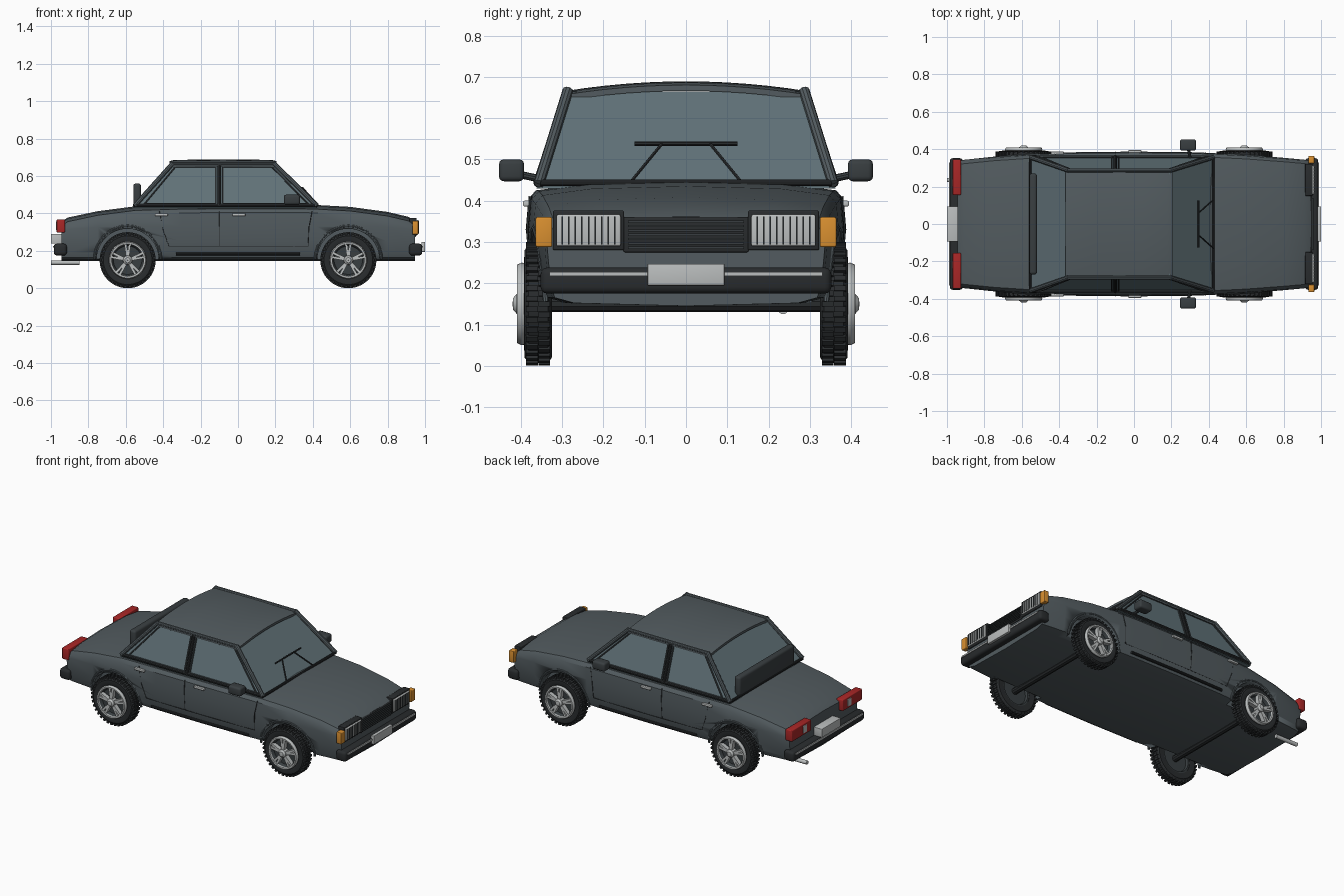
import bpy, bmesh, math
from mathutils import Vector, Matrix

if "Cube" in bpy.data.objects:
    bpy.data.objects.remove(bpy.data.objects["Cube"])

def mat(name, *c):
    m = bpy.data.materials.new(name)
    m.diffuse_color = (*c, 1)
    m.use_nodes = True
    m.node_tree.nodes["Principled BSDF"].inputs["Base Color"].default_value = m.diffuse_color
    return m

PAINT = mat("slate_paint", .085, .105, .115)
BLACK = mat("black_trim", .022, .025, .027)
TRIM = mat("dark_trim", .04, .048, .052)
GLASS = mat("glass", .12, .17, .19)
CHROME = mat("light_metal", .5, .52, .52)
ORANGE = mat("amber", .7, .28, .03)
RED = mat("red_lens", .4, .02, .02)

def finish(name, bm, m, angle=30):
    bmesh.ops.remove_doubles(bm, verts=bm.verts, dist=1e-5)
    bmesh.ops.recalc_face_normals(bm, faces=bm.faces)
    me = bpy.data.meshes.new(name)
    bm.to_mesh(me)
    bm.free()
    o = bpy.data.objects.new(name, me)
    bpy.context.collection.objects.link(o)
    me.materials.append(m)
    bpy.ops.object.select_all(action='DESELECT')
    o.select_set(True)
    bpy.context.view_layer.objects.active = o
    bpy.ops.object.shade_smooth_by_angle(angle=math.radians(angle))
    return o

def add_box(bm, lo, hi, M=Matrix()):
    lo, hi = Vector(lo), Vector(hi)
    return bmesh.ops.create_cube(bm, size=1, matrix=M @ Matrix.Translation((lo + hi) / 2)
                                 @ Matrix.Diagonal((*(hi - lo), 1)))

def box(name, lo, hi, m, bevel=0):
    bm = bmesh.new()
    add_box(bm, lo, hi)
    if bevel:
        bmesh.ops.bevel(bm, geom=bm.edges[:], offset=bevel, segments=3, profile=.5, affect='EDGES')
    return finish(name, bm, m)

def tube(name, pts, r, m, sides=10):
    bm = bmesh.new()
    for a, b in zip(pts, pts[1:]):
        a, b = Vector(a), Vector(b)
        d = b - a
        M = Matrix.Translation((a + b) / 2) @ d.to_track_quat('Z', 'Y').to_matrix().to_4x4()
        bmesh.ops.create_cone(bm, cap_ends=True, segments=sides, radius1=r, radius2=r,
                              depth=d.length + r * .6, matrix=M)
    return finish(name, bm, m)

def loft_bm(rings, cap=True):
    bm = bmesh.new()
    vs = [[bm.verts.new(p) for p in ring] for ring in rings]
    n = len(vs[0])
    for a, b in zip(vs, vs[1:]):
        for j in range(n):
            bm.faces.new((a[j], a[(j + 1) % n], b[(j + 1) % n], b[j]))
    if cap:
        bm.faces.new(vs[0])
        bm.faces.new(vs[-1])
    return bm

def mirrored(half):
    return half + [(x, -y, z) for x, y, z in reversed(half) if y > 1e-6]

# Lower body: stations of (x, half width, top height)
ST = [(-.945, .335, .355), (-.91, .343, .378), (-.75, .36, .412), (-.55, .374, .438), (-.3, .384, .445),
      (0, .387, .447), (.3, .384, .447), (.42, .379, .445), (.6, .37, .435), (.8, .354, .408),
      (.91, .344, .382), (.945, .338, .362)]

def width(x):
    for a, b in zip(ST, ST[1:]):
        if x <= b[0]:
            t = (x - a[0]) / (b[0] - a[0])
            return a[1] + t * (b[1] - a[1])

def side(x, z, s, off=0):
    return (x, s * (width(x) * (1 - .018 * abs(z - .33) / .08) + off), z)

rings = []
for x, w, t in ST:
    sec = [(0, .145), (.8, .152), (.94, .165), (.965, .19), (.985, .25), (1, .33 - .08 * max(0, .42 - t) / .07 * .3),
           (.985, t - .042), (.94, t - .022), (.62, t - .006), (0, t)]
    rings.append(mirrored([(x, f * w, z) for f, z in sec]))
body = finish("body", loft_bm(rings), PAINT, 35)

# Wheel wells cut out of the body
for wx in (-.59, .59):
    for s in (-1, 1):
        bm = bmesh.new()
        bmesh.ops.create_cone(bm, cap_ends=True, segments=48, radius1=.166, radius2=.166, depth=.3,
                              matrix=Matrix.Translation((wx, s * .455, .152)) @ Matrix.Rotation(math.pi / 2, 4, 'X'))
        cut = finish("well_cutter", bm, BLACK)
        cut.hide_render = True
        md = body.modifiers.new("well", 'BOOLEAN')
        md.operation, md.solver, md.object = 'DIFFERENCE', 'EXACT', cut
        bpy.context.view_layer.objects.active = body
        bpy.ops.object.modifier_apply(modifier=md.name)
        bpy.data.objects.remove(cut)

# Glasshouse and crowned roof
def quad_ring(x0, x1, y, z):
    return [(x0, -y, z), (x1, -y, z), (x1, y, z), (x0, y, z)]
finish("window_glass", loft_bm([quad_ring(-.555, .42, .362, .43), quad_ring(-.35, .192, .283, .664)]), GLASS)

rings = []
for x, drop in ((-.365, .008), (-.34, .002), (-.2, 0), (-.08, -.001), (.05, 0), (.18, .002), (.205, .008)):
    ys = [.296 * i / 6 for i in range(7)]
    top = [(x, y, .688 - drop - .024 * (y / .296) ** 2) for y in ys]
    low = [(x, y, z - .014) for x, y, z in reversed(top)]
    rings.append(mirrored(top + low))
finish("roof", loft_bm(rings), PAINT, 40)

# Pillars, window frames and side trim on both sides
for s in (-1, 1):
    A0, A1 = (.42, s * .356, .443), (.195, s * .287, .664)
    C0, C1 = (-.55, s * .356, .443), (-.352, s * .287, .664)
    tube("front_pillar", [A0, A1], .013, PAINT)
    tube("rear_pillar", [C0, C1], .013, PAINT)
    tube("roof_rail", [A1, C1], .011, PAINT)
    tube("belt_trim", [C0, A0], .011, BLACK)
    tube("centre_pillar", [(-.1, s * .36, .445), (-.1, s * .288, .662)], .010, BLACK)
    for xa, xb, ta, tb in ((-.5, -.118, -.335, -.118), (-.082, .375, -.082, .18)):
        tube("window_frame", [(xa, s * .358, .452), (xb, s * .358, .452), (tb, s * .291, .65),
                              (ta, s * .291, .65), (xa, s * .358, .452)], .005, TRIM, 6)
    tube("door_seam", [side(-.1, z, s) for z in (.225, .33, .41)], .0022, BLACK, 5)
    tube("door_seam", [side(x, z, s) for x, z in ((.375, .225), (.38, .33), (.395, .41))], .0022, BLACK, 5)
    tube("door_seam", [side(x, z, s) for x, z in ((-.37, .225), (-.40, .31), (-.42, .41))], .0022, BLACK, 5)
    tube("sill_line", [side(x, .225, s) for x in (-.37, -.1, .1, .375)], .0022, BLACK, 5)
    tube("side_moulding", [side(x, .183, s, .004) for x in (-.33, 0, .33)], .008, BLACK)
    for hx in (-.41, .005):
        y = width(hx)
        box("door_handle", (hx - .035, min(s * (y - .01), s * (y + .008)), .386),
            (hx + .035, max(s * (y - .01), s * (y + .008)), .4), CHROME, .004)
    # Arch lips
    for wx in (-.59, .59):
        arc = [math.pi * i / 16 for i in range(17)]
        tube("arch_lip", [side(wx + .177 * math.cos(a), .157 + .177 * math.sin(a), s, -.003) for a in arc],
             .007, PAINT, 8)
    # Door mirrors
    box("mirror", (.245, min(s * .392, s * .453), .447), (.332, max(s * .392, s * .453), .5), TRIM, .012)
    tube("mirror_arm", [(.30, s * .35, .452), (.29, s * .41, .465)], .009, TRIM)

# Front and rear window surrounds
tube("windscreen_base", [(.424, -.35, .443), (.424, .35, .443)], .008, BLACK)
tube("rear_window_base", [(-.555, -.35, .443), (-.555, .35, .443)], .008, BLACK)
# Rear window deflector
box("rear_deflector", (-.56, -.27, .435), (-.518, .27, .56), TRIM, .014)

# Wipers
for s in (-1, 1):
    tube("wiper_arm", [(.425, s * .13, .45), (.345, s * .058, .538)], .004, BLACK, 6)
tube("wiper_blade", [(.345, -.123, .538), (.345, .123, .538)], .005, BLACK, 6)

# Grille
box("grille", (.92, -.152, .275), (.952, .152, .36), BLACK, .004)
for i in range(7):
    z = .286 + i * .0105
    box("grille_slat", (.945, -.14, z - .0025), (.959, .14, z + .0025), TRIM)

# Lamps
for s in (-1, 1):
    def span(a, b):
        return min(s * a, s * b), max(s * a, s * b)
    a, b = span(.15, .322)
    box("headlight_frame", (.915, a, .28), (.955, b, .376), BLACK, .004)
    a, b = span(.158, .314)
    box("headlight", (.94, a, .29), (.963, b, .366), CHROME, .004)
    for i in range(9):
        y = a + .014 + i * .016
        box("headlight_rib", (.95, y - .0018, .294), (.967, y + .0018, .362), TRIM)
    a, b = span(.324, .364)
    box("indicator", (.932, a, .288), (.964, b, .36), ORANGE, .004)
    a, b = span(.155, .345)
    box("tail_light", (-.97, a, .298), (-.925, b, .368), RED, .005)
    a, b = span(.2, .238)
    box("reversing_light", (-.974, a, .31), (-.94, b, .356), CHROME, .003)

# Bumpers and blank plates
for d, pz in ((1, .195), (-1, .238)):
    def bx(name, a, b, y, z0, z1, m, bev=0):
        box(name, (min(d * a, d * b), -y, z0), (max(d * a, d * b), y, z1), m, bev)
    bx("bumper", .915, .985, .352, .175, .238, BLACK, .016)
    bx("bumper_strip", .975, .989, .33, .218, .227, CHROME)
    bx("number_plate", .98 if d > 0 else .94, 1.0, .093, pz, pz + .052, CHROME, .002)

# Exhaust
tube("exhaust", [(-1.0 + .004, .235, .137), (-.85, .235, .137)], .012, CHROME, 14)

# Wheels
def lathe(prof, wx, s, n=48):
    R = [[(wx + r * math.cos(t), s * y, .15 + r * math.sin(t)) for y, r in prof]
         for t in (2 * math.pi * i / n for i in range(n + 1))]
    return loft_bm(R, cap=False)

for wx in (-.59, .59):
    for s in (-1, 1):
        bm = lathe([(.327, .094), (.325, .13), (.334, .143), (.381, .143), (.391, .13), (.392, .108), (.386, .094)], wx, s)
        for i in range(36):
            for k, (y0, y1) in enumerate(((.329, .357), (.359, .387))):
                M = Matrix.Translation((wx, 0, .15)) @ Matrix.Rotation(2 * math.pi * (i + k / 2) / 36, 4, 'Y')
                add_box(bm, (-.0065, min(s * y0, s * y1), .136), (.0065, max(s * y0, s * y1), .1496), M)
        finish("tyre", bm, BLACK)
        finish("rim", lathe([(.345, .001), (.378, .001), (.38, .076), (.398, .084), (.404, .092), (.398, .099),
                             (.33, .097), (.33, .085), (.345, .08)], wx, s), TRIM)
        bm = lathe([(.392, .083), (.408, .086), (.409, .095), (.398, .1), (.386, .098)], wx, s)
        for i in range(5):
            for da in (-.13, .13):
                M = Matrix.Translation((wx, 0, .15)) @ Matrix.Rotation(2 * math.pi * i / 5 + da, 4, 'Y')
                add_box(bm, (-.0065, min(s * .376, s * .405), .012), (.0065, max(s * .376, s * .405), .09), M)
        finish("spokes", bm, CHROME)
        finish("hub_cap", lathe([(.37, .001), (.37, .026), (.41, .024), (.419, .014), (.42, .001)], wx, s, 24), CHROME)
    tube("axle", [(wx, -.35, .15), (wx, .35, .15)], .02, BLACK)
